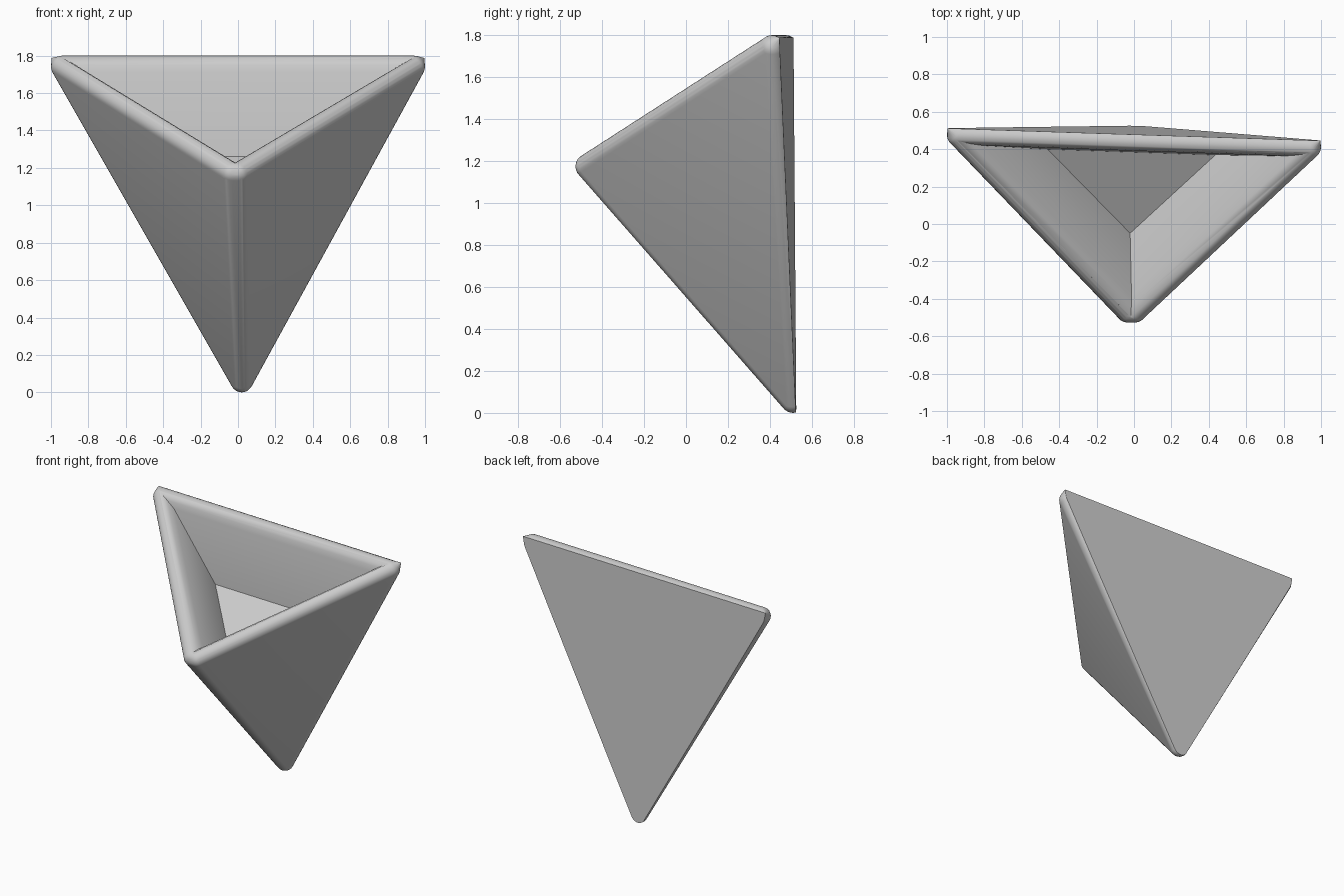
import bpy, bmesh, math
from mathutils import Vector, Matrix

if "Cube" in bpy.data.objects:
    bpy.data.objects.remove(bpy.data.objects["Cube"])

R = 0.06                                   # edge rounding radius
LEFT = Vector((-0.94, 0.475, 1.74))        # centres of the rounded corners
RIGHT = Vector((0.94, 0.41, 1.74))
FRONT = Vector((-0.015, -0.467, 1.175))
BOTTOM = Vector((0.02, 0.51, 0.06))
BACK_LEFT = Vector((-0.996, 0.512, 1.788))  # sharp corners of the flat back
BACK_RIGHT = Vector((0.996, 0.446, 1.788))
WIDEN = Vector((0.02, 0, 0))               # blunts the front edge


def make_object(name, bm):
    bmesh.ops.recalc_face_normals(bm, faces=bm.faces)
    mesh = bpy.data.meshes.new(name)
    bm.to_mesh(mesh)
    bm.free()
    ob = bpy.data.objects.new(name, mesh)
    bpy.context.collection.objects.link(ob)
    return ob


# Outer body: hull around the corner balls, sliced flat at the back
balls = bmesh.new()
for c in (LEFT, RIGHT, FRONT - WIDEN, FRONT + WIDEN, BOTTOM):
    bmesh.ops.create_icosphere(balls, subdivisions=3, radius=R, matrix=Matrix.Translation(c))
points = [v.co.copy() for v in balls.verts] + [BACK_LEFT, BACK_RIGHT]
balls.free()
bm = bmesh.new()
for p in points:
    bm.verts.new(p)
bmesh.ops.convex_hull(bm, input=bm.verts)
loose = [v for v in bm.verts if not v.link_faces]
bmesh.ops.delete(bm, geom=loose, context='VERTS')
normal = (BACK_RIGHT - BACK_LEFT).cross(Vector((0.02, 0.525, 0)) - BACK_LEFT).normalized()
if normal.y < 0:
    normal.negate()
bmesh.ops.bisect_plane(bm, geom=bm.verts[:] + bm.edges[:] + bm.faces[:], dist=1e-6,
                       plane_co=BACK_LEFT - normal * 0.0005, plane_no=normal, clear_outer=True)
bmesh.ops.holes_fill(bm, edges=[e for e in bm.edges if e.is_boundary], sides=0)
planter = make_object("wall_planter", bm)

# Cavity cutter: tapered triangular pocket with a chamfered rim
corners = [LEFT, RIGHT, FRONT]
la = (corners[1] - corners[2]).length      # side lengths opposite each corner
lb = (corners[0] - corners[2]).length
lc = (corners[0] - corners[1]).length
total = la + lb + lc
centre = (corners[0] * la + corners[1] * lb + corners[2] * lc) / total
up = (corners[1] - corners[0]).cross(corners[2] - corners[0])
inradius = up.length / total
up.normalize()
if up.z < 0:
    up.negate()


def ring(inset, height):
    return [centre + (p - centre) * (1 - inset / inradius) + up * height for p in corners]


lip = ring(R, 0)
apex = Vector((-0.03, 0.375, 0.70))
rings = [[p.lerp(apex, 0.445) for p in lip],       # pocket floor
         lip,
         ring(R * 0.55, R * 0.52),
         ring(0, R * 0.99),
         ring(0, 0.15)]

bm = bmesh.new()
loops = [[bm.verts.new(p) for p in r] for r in rings]
bm.faces.new(loops[0])
bm.faces.new(loops[-1])
for lo, hi in zip(loops, loops[1:]):
    for i in range(3):
        j = (i + 1) % 3
        bm.faces.new((lo[i], lo[j], hi[j], hi[i]))
cutter = make_object("cavity_cutter", bm)
cutter.hide_render = True

# Hollow the body
mod = planter.modifiers.new("cavity", 'BOOLEAN')
mod.operation = 'DIFFERENCE'
mod.solver = 'EXACT'
mod.object = cutter
bpy.context.view_layer.objects.active = planter
planter.select_set(True)
bpy.ops.object.modifier_apply(modifier=mod.name)
bpy.data.objects.remove(cutter)
bpy.ops.object.shade_smooth_by_angle(angle=math.radians(50))
